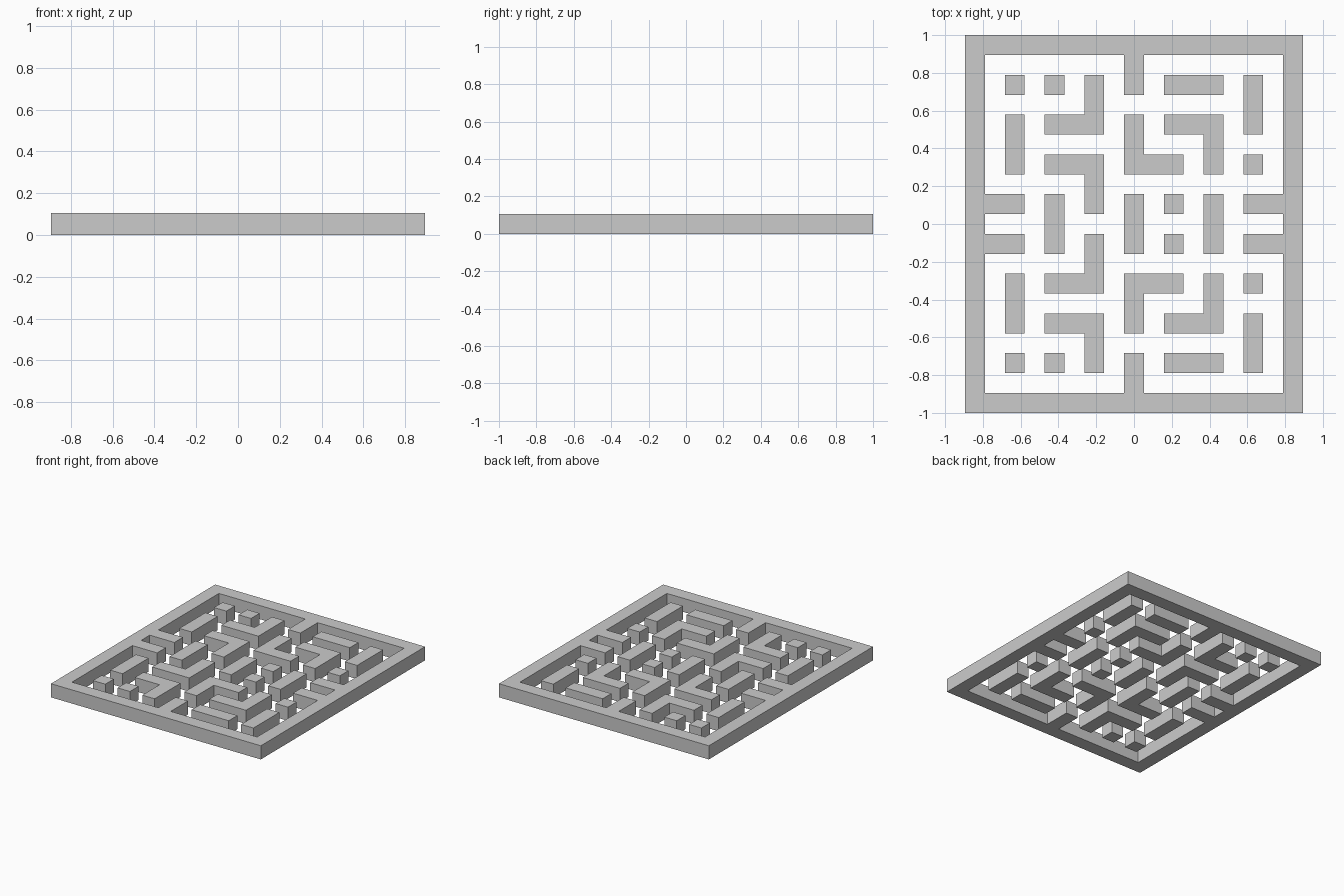
import bpy
import bmesh

if "Cube" in bpy.data.objects:
    bpy.data.objects.remove(bpy.data.objects["Cube"])

U = 2 / 19            # one grid cell
COLS, ROWS = 17, 19


def cells(path):
    """Grid cells covered by a path of (column, row) corners."""
    found = {path[0]}
    for (c0, r0), (c1, r1) in zip(path, path[1:]):
        for c in range(min(c0, c1), max(c0, c1) + 1):
            for r in range(min(r0, r1), max(r0, r1) + 1):
                found.add((c, r))
    return found


def flip(path):
    return [(c, ROWS - 1 - r) for c, r in path]


def build(name, filled, seam=None):
    """Raise the filled cells into one solid wall, one cell high."""
    bm = bmesh.new()
    for c, r in sorted(filled):
        x, y = (c - COLS / 2) * U, (ROWS / 2 - r) * U
        bm.faces.new([bm.verts.new(p) for p in (
            (x, y, 0), (x + U, y, 0), (x + U, y - U, 0), (x, y - U, 0))])
    bmesh.ops.remove_doubles(bm, verts=bm.verts, dist=1e-4)
    ext = bmesh.ops.extrude_face_region(bm, geom=bm.faces[:], use_keep_orig=True)
    top = [g for g in ext["geom"] if isinstance(g, bmesh.types.BMVert)]
    bmesh.ops.translate(bm, verts=top, vec=(0, 0, U))
    bmesh.ops.recalc_face_normals(bm, faces=bm.faces)
    # the frame keeps a seam so its ring stays two simple halves
    edges = [e for e in bm.edges if seam is None
             or any(abs(v.co.y - seam) > 1e-4 for v in e.verts)]
    bmesh.ops.dissolve_limit(bm, angle_limit=0.01, verts=bm.verts, edges=edges)
    mesh = bpy.data.meshes.new(name)
    bm.to_mesh(mesh)
    bm.free()
    bpy.context.collection.objects.link(bpy.data.objects.new(name, mesh))


# outer frame with its inward stubs
frame = cells([(0, 0), (16, 0), (16, 18), (0, 18), (0, 0)])
for stub in ([(8, 1), (8, 2)], [(1, 8), (2, 8)], [(14, 8), (15, 8)]):
    frame |= cells(stub) | cells(flip(stub))
build("outer_frame", frame, seam=U / 2)

# free-standing walls of the upper half, repeated in the lower half
walls = {
    "corner_post": [(2, 2)],
    "inner_post": [(4, 2)],
    "hook_wall": [(6, 2), (6, 4), (4, 4)],
    "short_bar": [(10, 2), (12, 2)],
    "right_bar": [(14, 2), (14, 4)],
    "left_bar": [(2, 4), (2, 6)],
    "center_corner_wall": [(8, 4), (8, 6), (10, 6)],
    "right_corner_wall": [(10, 4), (12, 4), (12, 6)],
    "left_corner_wall": [(4, 6), (6, 6), (6, 8)],
    "right_post": [(14, 6)],
    "middle_post": [(10, 8)],
}
for name, path in walls.items():
    build("upper_" + name, cells(path))
    build("lower_" + name, cells(flip(path)))

# bars crossing the middle line
for name, col in (("left", 4), ("center", 8), ("right", 12)):
    build(f"middle_{name}_bar", cells([(col, 8), (col, 10)]))
